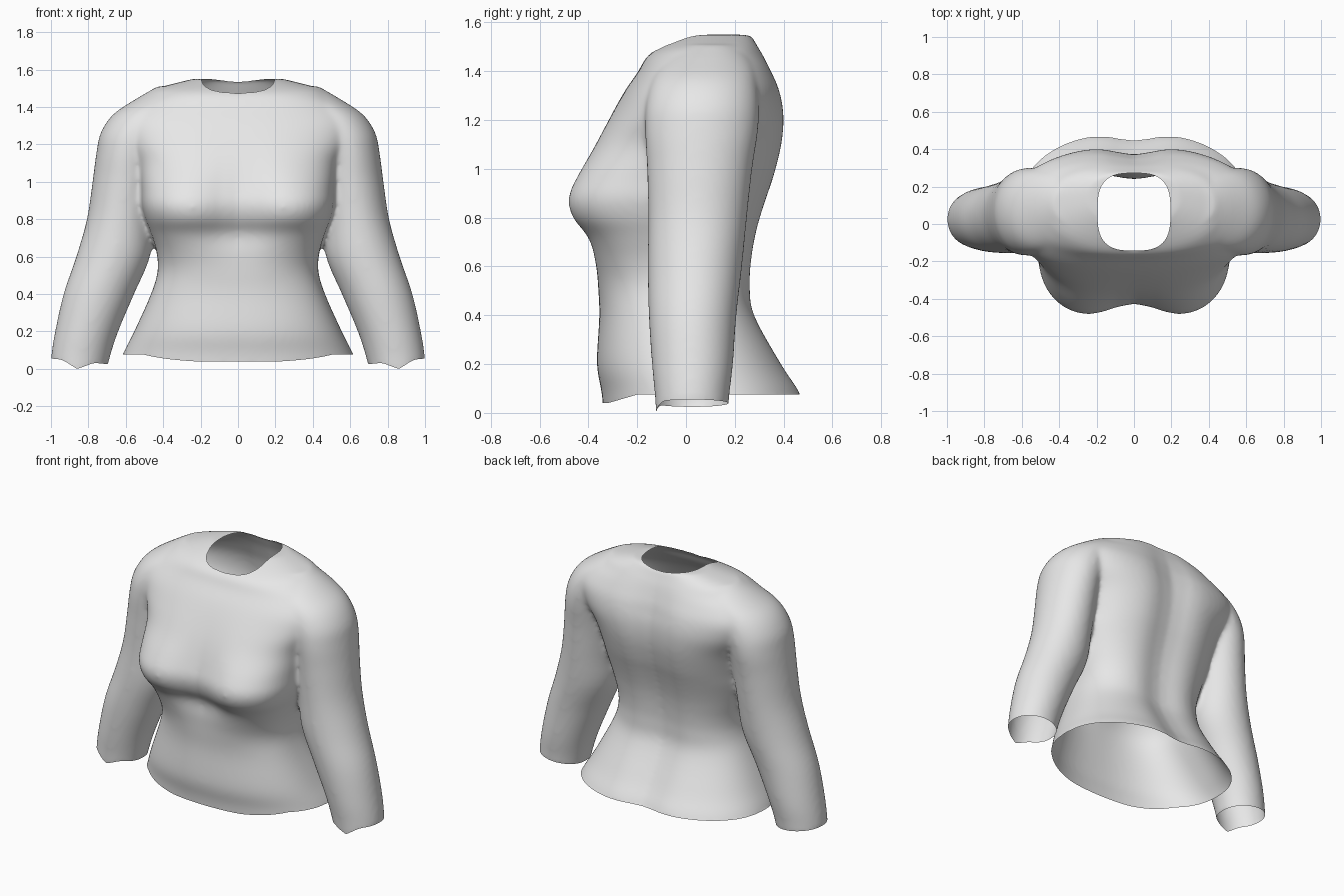
import bpy
import bmesh
from math import cos, sin, pi, exp
from mathutils import Vector

cube = bpy.data.objects.get("Cube")
if cube:
    bpy.data.objects.remove(cube, do_unlink=True)


def smooth_rows(rows, steps=4):
    """Catmull-Rom interpolation between section rows."""
    rows = [Vector(r) for r in rows]
    last = len(rows) - 1
    result = []
    for i in range(last):
        a, b, c, d = (rows[min(max(k, 0), last)] for k in range(i - 1, i + 3))
        for s in range(steps):
            t = s / steps
            result.append(b + (c - a) * (t / 2)
                          + (a * 2 - b * 5 + c * 4 - d) * (t * t / 2)
                          + (b * 3 - a - c * 3 + d) * (t ** 3 / 2))
    result.append(rows[last])
    return result


def loft(bm, sections):
    """Closed solid skinned through rings of points."""
    rings = [[bm.verts.new(p) for p in ring] for ring in sections]
    n = len(rings[0])
    for low, high in zip(rings, rings[1:]):
        for i in range(n):
            j = (i + 1) % n
            bm.faces.new((low[i], low[j], high[j], high[i]))
    bm.faces.new(rings[0][::-1])
    bm.faces.new(rings[-1])


def signed_power(v, p):
    return abs(v) ** p * (1 if v >= 0 else -1)


def body_ring(row, count=72):
    """Rounded section with a cleft at the chest and along the spine."""
    z, half, front, back, cleft, roundness = row
    middle = (front + back) / 2
    spine = 0.045 * min(1, (1.6 - z) / 0.3)
    points = []
    for i in range(count):
        a = 2 * pi * i / count
        p = roundness if sin(a) < 0 else max(0.8, roundness)
        x = half * signed_power(cos(a), p)
        s = signed_power(sin(a), p)
        if s < 0:
            y = middle - s * (front - middle) - s * cleft * exp(-(x / 0.19) ** 2)
        else:
            y = middle + s * (back - middle) - s * spine * exp(-(x / 0.14) ** 2)
        points.append((x, y, z))
    return points


def sleeve_ring(row, side, count=40):
    z, inner, outer, front, back = row
    angles = [2 * pi * i / count for i in range(count)]
    return [(side * ((inner + outer) / 2 + (outer - inner) / 2 * cos(a)),
             (front + back) / 2 + (back - front) / 2 * sin(a), z) for a in angles]


# Body sections: height, half width, front, back, chest cleft, roundness
body = [
    (-0.04, 0.66, -0.335, 0.53, 0, 0.88), (0.08, 0.615, -0.345, 0.487, 0, 0.88),
    (0.2, 0.555, -0.365, 0.41, 0, 0.85), (0.4, 0.465, -0.355, 0.3, 0, 0.8),
    (0.52, 0.43, -0.37, 0.285, 0.01, 0.8), (0.62, 0.435, -0.395, 0.29, 0.03, 0.75),
    (0.72, 0.465, -0.435, 0.305, 0.07, 0.7), (0.8, 0.495, -0.5, 0.325, 0.09, 0.7),
    (0.88, 0.515, -0.517, 0.35, 0.09, 0.7), (0.97, 0.52, -0.475, 0.38, 0.07, 0.7),
    (1.1, 0.545, -0.39, 0.41, 0.03, 0.75), (1.22, 0.62, -0.315, 0.415, 0.01, 0.8),
    (1.32, 0.65, -0.25, 0.395, 0, 0.8), (1.4, 0.59, -0.195, 0.36, 0, 0.8),
    (1.46, 0.49, -0.16, 0.33, 0, 0.8), (1.5, 0.43, -0.1, 0.305, 0, 0.8),
    (1.55, 0.24, 0.01, 0.275, 0, 0.8),
]

# Sleeve sections: height, inner, outer, front, back
sleeve = [
    (-0.08, 0.72, 1.01, -0.12, 0.17), (0.06, 0.685, 1.0, -0.127, 0.177),
    (0.2, 0.64, 0.978, -0.14, 0.193), (0.4, 0.555, 0.933, -0.153, 0.207),
    (0.6, 0.47, 0.865, -0.157, 0.23), (0.8, 0.45, 0.808, -0.155, 0.25),
    (1.0, 0.43, 0.778, -0.16, 0.272), (1.15, 0.41, 0.758, -0.168, 0.295),
    (1.26, 0.36, 0.735, -0.165, 0.3), (1.36, 0.3, 0.668, -0.14, 0.29),
    (1.44, 0.22, 0.55, -0.09, 0.27), (1.51, 0.18, 0.43, -0.01, 0.22),
]

bm = bmesh.new()
loft(bm, [body_ring(r) for r in smooth_rows(body)])
for side in (1, -1):
    loft(bm, [sleeve_ring(r, side) for r in smooth_rows(sleeve)])
bmesh.ops.recalc_face_normals(bm, faces=bm.faces)
mesh = bpy.data.meshes.new("shirt")
bm.to_mesh(mesh)
bm.free()
shirt = bpy.data.objects.new("shirt", mesh)
bpy.context.collection.objects.link(shirt)

# Fuse body and sleeves into one skin
fuse = shirt.modifiers.new("fuse", 'REMESH')
fuse.mode = 'VOXEL'
fuse.voxel_size = 0.013
relax = shirt.modifiers.new("relax", 'SMOOTH')
relax.factor = 0.5
relax.iterations = 16
graph = bpy.context.evaluated_depsgraph_get()
skin = bpy.data.meshes.new_from_object(shirt.evaluated_get(graph))
shirt.modifiers.clear()
shirt.data = skin
bpy.data.meshes.remove(mesh)
skin.name = "shirt"


def edge_height(p):
    """Height of the cuff or hem edge below a point."""
    x = abs(p.x)
    if x > 0.645:
        tip = max(0, -0.08 - p.y) * max(0, 1 - abs(x - 0.86) / 0.1)
        return 0.025 + 0.1 * max(0, x - 0.7) - tip
    return 0.075 - 0.035 * min(1, max(0, (-0.2 - p.y) / 0.12))


NECK_Y = 0.065


def neck_radius(p):
    return (abs(p.x / 0.195) ** 3 + abs((p.y - NECK_Y) / 0.207) ** 3) ** (1 / 3)


def is_open(p):
    return p.z < edge_height(p) or (p.z > 1.35 and neck_radius(p) < 1)


# Open the neck, hem and cuffs
bm = bmesh.new()
bm.from_mesh(skin)
holes = [f for f in bm.faces if is_open(f.calc_center_median())]
bmesh.ops.delete(bm, geom=holes, context='FACES')

# Even out the open edges, then trim them clean
rim = {v: [e.other_vert(v) for e in v.link_edges if e.is_boundary]
       for v in bm.verts if v.is_boundary}
for step in range(6):
    moved = {v: (v.co + sum((n.co for n in near), Vector()) / len(near)) / 2
             for v, near in rim.items()}
    for v, co in moved.items():
        v.co = co
for v in rim:
    if v.co.z > 1:
        r = neck_radius(v.co)
        v.co.x /= r
        v.co.y = NECK_Y + (v.co.y - NECK_Y) / r
    else:
        v.co.z = edge_height(v.co)
bm.to_mesh(skin)
bm.free()

# Cloth colour
cloth = bpy.data.materials.new("light_grey_cloth")
cloth.use_nodes = True
colour = (0.8, 0.8, 0.8, 1)
cloth.diffuse_color = colour
cloth.node_tree.nodes["Principled BSDF"].inputs["Base Color"].default_value = colour
skin.materials.clear()
skin.materials.append(cloth)
for face in skin.polygons:
    face.material_index = 0
    face.use_smooth = True
